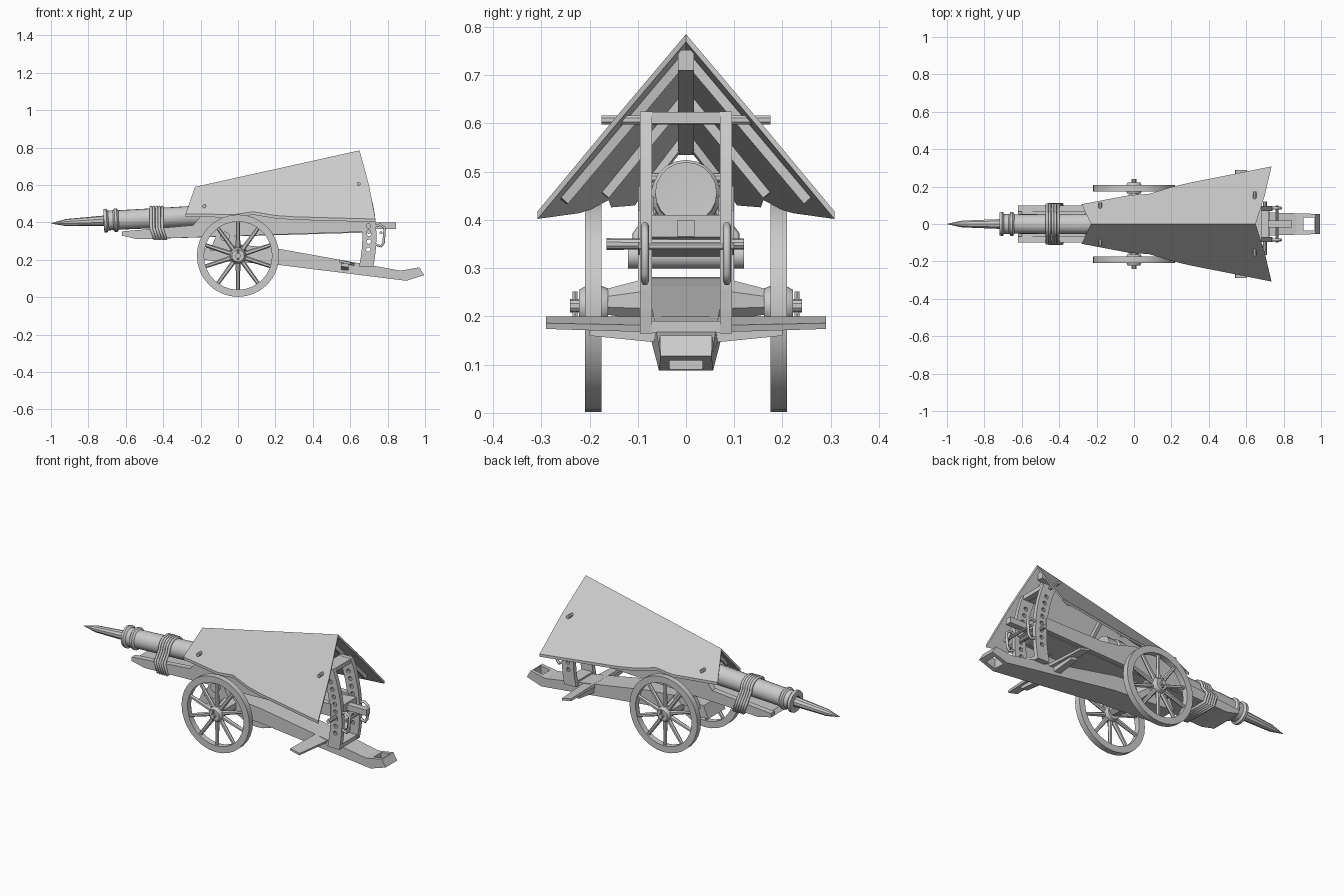
import bpy, bmesh
from math import sin, cos, pi, sqrt
from mathutils import Vector

if "Cube" in bpy.data.objects:
    bpy.data.objects.remove(bpy.data.objects["Cube"])


def finish(name, bm, smooth=False):
    bmesh.ops.recalc_face_normals(bm, faces=bm.faces)
    me = bpy.data.meshes.new(name)
    bm.to_mesh(me)
    bm.free()
    ob = bpy.data.objects.new(name, me)
    bpy.context.collection.objects.link(ob)
    bpy.context.view_layer.objects.active = ob
    if smooth:
        bpy.ops.object.select_all(action='DESELECT')
        ob.select_set(True)
        bpy.ops.object.shade_smooth_by_angle(angle=0.6)
    return ob


def add_prism(bm, lower, upper):
    a = [bm.verts.new(p) for p in lower]
    b = [bm.verts.new(p) for p in upper]
    n = len(a)
    bm.faces.new(a)
    bm.faces.new(b[::-1])
    for i in range(n):
        bm.faces.new((a[i], a[(i + 1) % n], b[(i + 1) % n], b[i]))


def side_prism(name, profile, y0, y1, both=False):
    """Extrude an (x, z) profile across y, optionally on both sides."""
    bm = bmesh.new()
    for s in ((1, -1) if both else (1,)):
        add_prism(bm, [(x, s * y0, z) for x, z in profile], [(x, s * y1, z) for x, z in profile])
    return finish(name, bm)


def rods(name, items, n=10):
    """Several straight rods (start, end, radius, end radius) in one mesh."""
    bm = bmesh.new()
    for a, b, r, r2 in items:
        a, b = Vector(a), Vector(b)
        d = (b - a).normalized()
        u = d.cross(Vector((0, 0, 1)) if abs(d.z) < .9 else Vector((1, 0, 0))).normalized()
        v = d.cross(u)
        ring = [u * cos(2 * pi * (i + .5) / n) + v * sin(2 * pi * (i + .5) / n) for i in range(n)]
        add_prism(bm, [a + p * r for p in ring], [b + p * r2 for p in ring])
    return finish(name, bm, n > 6)


def box(name, lo, hi):
    return side_prism(name, [(lo[0], lo[2]), (hi[0], lo[2]), (hi[0], hi[2]), (lo[0], hi[2])], lo[1], hi[1])


def lathe(name, origin, axis, up, profile, n, closed=False):
    """Spin (distance, radius) pairs around an axis."""
    o, d = Vector(origin), Vector(axis).normalized()
    pts = [bm_p for bm_p in (o + d * t + Vector(up) * r for t, r in profile)]
    bm = bmesh.new()
    vs = [bm.verts.new(p) for p in pts]
    for i in range(len(vs) - (0 if closed else 1)):
        bm.edges.new((vs[i], vs[(i + 1) % len(vs)]))
    bmesh.ops.spin(bm, geom=bm.verts[:] + bm.edges[:], cent=o, axis=d, angle=2 * pi, steps=n)
    bmesh.ops.remove_doubles(bm, verts=bm.verts, dist=1e-4)
    return finish(name, bm, True)


def tube(name, paths, r, cyclic=False):
    cu = bpy.data.curves.new(name, 'CURVE')
    cu.dimensions = '3D'
    cu.bevel_depth, cu.bevel_resolution, cu.use_fill_caps = r, 1, True
    for path in paths:
        sp = cu.splines.new('POLY')
        sp.points.add(len(path) - 1)
        for p, co in zip(sp.points, path):
            p.co = (*co, 1)
        sp.use_cyclic_u = cyclic
    bpy.context.collection.objects.link(bpy.data.objects.new(name, cu))


def cut(ob, cutter):
    m = ob.modifiers.new('cut', 'BOOLEAN')
    m.operation, m.object, m.solver = 'DIFFERENCE', cutter, 'EXACT'
    bpy.context.view_layer.objects.active = ob
    bpy.ops.object.modifier_apply(modifier=m.name)
    bpy.data.objects.remove(cutter)


# Wheels: rim, hub, spokes
WZ = .222
for side, s in (('left', -1), ('right', 1)):
    c = (0, s * .192, WZ)
    ax = (0, s, 0)
    lathe(side + '_wheel_rim', c, ax, (0, 0, 1),
          [(-.017, .182), (.017, .182), (.017, .22), (-.017, .22)], 32, True)
    lathe(side + '_wheel_hub', c, ax, (0, 0, 1),
          [(-.03, 0), (-.03, .036), (-.012, .043), (.012, .043), (.03, .033), (.03, 0)], 16)
    rods(side + '_wheel_spokes', [
        ((.03 * cos(t), c[1], WZ + .03 * sin(t)), (.19 * cos(t), c[1], WZ + .19 * sin(t)), .013, .01)
        for t in (pi / 2 + 2 * pi * i / 10 for i in range(10))], 6)
    rods(side + '_linch_pin', [((0, s * .23, .198), (0, s * .23, .252), .006, .006)], 6)
rods('axle', [((0, -.24, WZ), (0, .24, WZ), .014, .014)])
rods('axle_bed', [((0, s * .07, .235), (0, s * .168, .23), .05, .028) for s in (1, -1)]
     + [((0, -.07, .235), (0, .07, .235), .05, .05)], 8)

# Trail beam, narrowing towards the tail
trail = [(-.2, .2), (.2, .175), (.9, .088), (.995, .118), (.97, .16), (.87, .142),
         (.2, .262), (.02, .28), (-.17, .27)]
wide = lambda x: .08 - .027 * max(0, x - .15) / .85
bm = bmesh.new()
add_prism(bm, [(x, -wide(x), z) for x, z in trail], [(x, wide(x), z) for x, z in trail])
trail_ob = finish('trail_beam', bm)
cut(trail_ob, box('tail_slot_cutter', (.905, -.034, .02), (.965, .034, .3)))
side_prism('trunnion_cheek', [(-.15, .25), (.03, .25), (-.03, .345), (-.11, .345)], .075, .1, True)
rods('trunnion', [((-.07, -.12, .325), (-.07, .12, .325), .026, .026)], 14)

# Foot board across the trail and its bearer
bm = bmesh.new()
for s in (1, -1):
    add_prism(bm, [(.545, 0, .185), (.625, 0, .165), (.63, 0, .18), (.55, 0, .2)],
              [(.54, s * .29, .188), (.6, s * .29, .174), (.603, s * .29, .186), (.543, s * .29, .2)])
    add_prism(bm, [(.55, 0, .14), (.59, 0, .14), (.59, 0, .178), (.55, 0, .182)],
              [(.55, s * .2, .165), (.59, s * .2, .16), (.59, s * .2, .178), (.55, s * .2, .182)])
finish('foot_board', bm)

# Cradle: floor and two side rails
side_prism('cradle_floor', [(-.62, .328), (-.6, .325), (-.54, .31), (.66, .345), (.72, .365),
                            (.72, .41), (.3, .39), (-.6, .348)], -.075, .075)
side_prism('cradle_rail', [(-.62, .328), (-.6, .325), (-.54, .31), (.67, .35), (.67, .42),
                           (.3, .42), (.2, .435), (.08, .47), (-.17, .47), (-.24, .385), (-.62, .352)],
           .066, .1, True)
box('cradle_tail', (.66, -.018, .366), (.845, .018, .4))

# Barrel with muzzle rings and breech
axis, org = (1, 0, .05), (-1, 0, .395)
lathe('barrel', org, axis, (0, 0, 1), [
    (.42, .032), (.28, .032), (.28, .062), (.295, .064), (.305, .053), (.33, .053), (.338, .063),
    (.35, .063), (.36, .052), (.75, .055), (.95, .062), (1.1, .064), (1.11, .072), (1.15, .072),
    (1.16, .064), (1.22, .064), (1.22, 0)], 20)
lathe('bolt', org, axis, (0, 0, 1), [(0, .001), (.08, .019), (.27, .027), (.45, .027), (.45, 0)], 10)

# Rope lashing around barrel and cradle
loops = []
for i in range(5):
    x = -.465 + .015 * i
    arc = [(x, .064 * cos(t), .422 + .06 * sin(t)) for t in (pi * k / 10 for k in range(11))]
    loops.append(arc + [(x, -.103, .37), (x + .02, -.106, .31), (x + .02, .106, .31), (x, .103, .37)])
tube('rope_lashing', loops, .008, True)

# Curved elevating frame with peg holes
TX, TZ = -.07, .325
zs = [.165 + .46 * i / 10 for i in range(11)]
arc_x = lambda r, z: TX + sqrt(r * r - (z - TZ) ** 2)
frame = [(arc_x(.81, z), z) for z in zs] + [(arc_x(.735, z), z) for z in zs[::-1]]
for side, s in (('left', -1), ('right', 1)):
    up = side_prism(side + '_frame_upright', frame, s * .07, s * .095)
    cut(up, rods('hole_cutter', [((arc_x(.77, z), s * .05, z), (arc_x(.77, z), s * .12, z), .012, .012)
                                 for z in (.255 + .042 * i for i in range(8))], 10))
box('frame_top_bar', (.603, -.072, .6), (.683, .072, .624))
box('frame_bottom_bar', (.655, -.072, .166), (.724, .072, .19))
rods('elevating_pin', [((arc_x(.77, .35), -.165, .35), (arc_x(.77, .35), .12, .35), .012, .011)])
tube('rear_handle', [[(.72, s * .085, .375), (.76, s * .085, .388), (.785, s * .085, .37),
                      (.778, s * .085, .29), (.765, s * .085, .272), (.735, s * .085, .282)]
                     for s in (1, -1)], .008)
rods('handle_bar', [((.765, -.1, .345), (.765, .1, .345), .008, .008)], 8)

# Roof panels, all points lying on one sloped plane per side
ridge = lambda x: .59 + .2216 * (x + .23)
roof_y = lambda x, z: (ridge(x) - z) / 1.255
eave = [(.65, .785), (.7, .6), (.735, .418), (.3, .43), (.2, .437), (.08, .457), (-.02, .442),
        (-.28, .446), (-.23, .59)]
bm = bmesh.new()
for s in (1, -1):
    top = [(x, s * max(0, roof_y(x, z)), z) for x, z in eave]
    add_prism(bm, top, [(x, y, z - .016) for x, y, z in top])
finish('roof_panels', bm)

# Roof framing: ridge beam, rafters, pegs
side_prism('ridge_beam', [(-.21, .535), (.63, .71), (.63, .752), (-.21, .572)], -.017, .017)
rafters = []
for x0, x1, z1 in ((-.18, -.2, .462), (.2, .22, .452), (.58, .65, .44)):
    for s in (1, -1):
        rafters.append(((x0, s * .01, ridge(x0) - .04), (x1, s * roof_y(x1, z1 + .026), z1), .014, .014))
rods('roof_rafters', rafters, 4)
rods('roof_pegs', [((.645, -.175, .607), (.645, .175, .607), .01, .01),
                   ((-.18, -.115, .487), (-.18, .115, .487), .01, .01)], 8)
